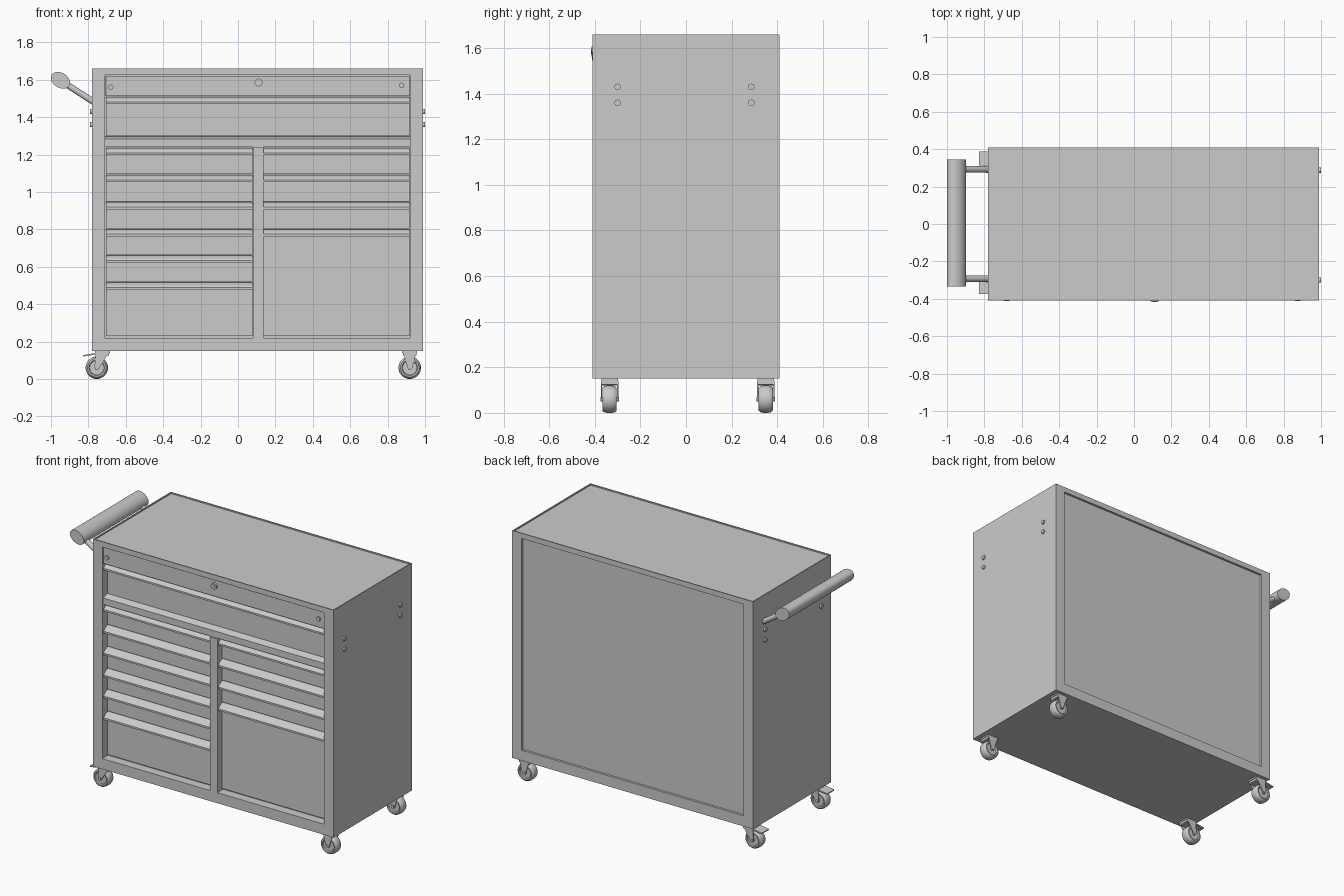
import bpy, bmesh, math
from mathutils import Matrix, Vector

if "Cube" in bpy.data.objects:
    bpy.data.objects.remove(bpy.data.objects["Cube"])

XL, XR, Y, ZB, ZT = -0.78, 0.99, 0.41, 0.15, 1.66       # cabinet shell
OL, OR, OB, OT = -0.71, 0.92, 0.22, 1.625               # front/back openings


def finish(name, bm, smooth=False, bevel=0):
    bmesh.ops.recalc_face_normals(bm, faces=bm.faces)
    me = bpy.data.meshes.new(name)
    bm.to_mesh(me)
    bm.free()
    ob = bpy.data.objects.new(name, me)
    bpy.context.collection.objects.link(ob)
    if bevel:
        mod = ob.modifiers.new("bevel", 'BEVEL')
        mod.width, mod.segments = bevel, 2
    if smooth:
        bpy.ops.object.select_all(action='DESELECT')
        ob.select_set(True)
        bpy.context.view_layer.objects.active = ob
        bpy.ops.object.shade_smooth_by_angle(angle=math.radians(35))
    return ob


def box(name, x0, x1, y0, y1, z0, z1, tilt=0, bevel=0):
    bm = bmesh.new()
    m = (Matrix.Translation(((x0 + x1) / 2, (y0 + y1) / 2, (z0 + z1) / 2))
         @ Matrix.Rotation(tilt, 4, 'Y')
         @ Matrix.Diagonal((x1 - x0, y1 - y0, z1 - z0, 1)))
    bmesh.ops.create_cube(bm, size=1, matrix=m)
    return finish(name, bm, bevel=bevel)


def rod(name, a, b, r, seg=24):
    a, b = Vector(a), Vector(b)
    bm = bmesh.new()
    q = (b - a).to_track_quat('Z', 'Y').to_matrix().to_4x4()
    bmesh.ops.create_cone(bm, cap_ends=True, segments=seg, radius1=r, radius2=r,
                          depth=(b - a).length,
                          matrix=Matrix.Translation((a + b) / 2) @ q)
    return finish(name, bm, smooth=True)


def prism(name, pts, move):
    """Extrude a closed outline of 3D points along a vector."""
    bm = bmesh.new()
    f = bm.faces.new([bm.verts.new(p) for p in pts])
    g = bmesh.ops.extrude_face_region(bm, geom=[f])
    bmesh.ops.translate(bm, vec=move,
                        verts=[v for v in g['geom'] if isinstance(v, bmesh.types.BMVert)])
    return finish(name, bm)


def lathe_y(name, prof, centre, seg=32):
    """Revolve (radius, y) points about a y-direction axle."""
    bm = bmesh.new()
    vs = [bm.verts.new((r, y, 0)) for r, y in prof]
    es = [bm.edges.new(p) for p in zip(vs, vs[1:])]
    bmesh.ops.spin(bm, geom=vs + es, cent=(0, 0, 0), axis=(0, 1, 0),
                   angle=2 * math.pi, steps=seg)
    bmesh.ops.remove_doubles(bm, verts=bm.verts, dist=1e-5)
    bmesh.ops.translate(bm, vec=centre, verts=bm.verts)
    return finish(name, bm, smooth=True)


# Cabinet shell: rectangular rings from front recess round to back recess
outer, inner = (XL, XR, ZB, ZT), (OL, OR, OB, OT)
bm = bmesh.new()
rings = []
for (l, r, b, t), y in ((inner, -0.35), (inner, -Y), (outer, -Y),
                        (outer, Y), (inner, Y), (inner, Y - 0.015)):
    rings.append([bm.verts.new((x, y, z)) for x, z in ((l, b), (r, b), (r, t), (l, t))])
for a, b in zip(rings, rings[1:]):
    for i in range(4):
        f = bm.faces.new((a[i], a[(i + 1) % 4], b[(i + 1) % 4], b[i]))
        if all(v.co.z == a[2].co.z == b[2].co.z and abs(v.co.z - ZT) < 1e-4 for v in f.verts):
            top = f
bm.faces.new(rings[0])
bm.faces.new(rings[-1])
bmesh.ops.recalc_face_normals(bm, faces=bm.faces)
# shallow tray in the top, leaving a thin rim
bmesh.ops.inset_region(bm, faces=[top], thickness=0.01)
g = bmesh.ops.extrude_face_region(bm, geom=[top])
bmesh.ops.translate(bm, vec=(0, 0, -0.008),
                    verts=[v for v in g['geom'] if isinstance(v, bmesh.types.BMVert)])
if top.is_valid:
    bmesh.ops.delete(bm, geom=[top], context='FACES_ONLY')
finish("cabinet_body", bm)

# Centre post and cross rail between drawers
box("centre_post", 0.08, 0.135, -Y, -0.34, OB, 1.24)
prism("cross_rail", [(OL, y, z) for y, z in
                     ((-0.34, 1.297), (-0.36, 1.297), (-0.40, 1.283), (-0.40, 1.24), (-0.34, 1.24))],
      (OR - OL, 0, 0))

# Lid front with lock and rivets
box("lid_front", OL + 0.002, OR - 0.002, -0.402, -0.34, 1.512, 1.62, bevel=0.004)
rod("lock", (0.11, -0.39, 1.585), (0.11, -0.414, 1.585), 0.021)
rod("lock_core", (0.11, -0.39, 1.585), (0.11, -0.417, 1.585), 0.011)
for x, z in ((-0.68, 1.56), (0.875, 1.57)):
    rod("lid_rivet", (x, -0.39, z), (x, -0.412, z), 0.014)


# Drawers: flat front with a sloping full-width pull along the top
def drawer(name, x0, x1, zt, zb):
    prof = ((-0.345, zt), (-0.365, zt), (-0.388, zt - 0.012), (-0.402, zt - 0.026),
            (-0.402, zt - 0.038), (-0.396, zt - 0.038), (-0.38, zt - 0.024),
            (-0.362, zt - 0.024), (-0.362, zb), (-0.345, zb))
    prism(name, [(x0, y, z) for y, z in prof], (x1 - x0, 0, 0))


drawer("wide_drawer", OL + 0.004, OR - 0.004, 1.508, 1.30)
left = [1.235, 1.09, 0.945, 0.80, 0.66, 0.515, 0.225]
right = [1.235, 1.09, 0.945, 0.80, 0.225]
for side, x0, x1, tops in (("left", OL + 0.004, 0.078, left),
                           ("right", 0.137, OR - 0.004, right)):
    for zt, zn in zip(tops, tops[1:]):
        drawer(side + "_drawer", x0, x1, zt, zn + 0.005)

# Push handle: oval grip on two arms
bm = bmesh.new()
tilt = math.atan2(0.09, 0.14)
m = (Matrix.Translation((-0.949, 0.005, 1.597)) @ Matrix.Rotation(tilt, 4, 'Y')
     @ Matrix.Diagonal((0.055, 0.34, 0.04, 1)) @ Matrix.Rotation(math.pi / 2, 4, 'X'))
bmesh.ops.create_cone(bm, cap_ends=True, segments=40, radius1=1, radius2=1, depth=2, matrix=m)
finish("handle_grip", bm, smooth=True)
for y in (-0.293, 0.293):
    rod("handle_arm", (-0.94, y, 1.59), (-0.77, y, 1.48), 0.017)

# Side bolts
for y in (-0.30, 0.287):
    for z in (1.36, 1.43):
        rod("right_bolt", (XR - 0.01, y, z), (1.0, y, z), 0.014)
        rod("left_bolt", (XL + 0.01, y, z), (XL - 0.01, y, z), 0.014)

# Casters: wheel, hub, fork, mounting plate; brake pedals on the handle side
for xw, xt in ((-0.755, -0.725), (0.918, 0.918)):
    for y in (-0.335, 0.35):
        c = (xw, y, 0.06)
        lathe_y("caster_wheel", [(0, -0.024), (0.038, -0.024), (0.042, -0.031), (0.05, -0.031),
                                 (0.057, -0.024), (0.06, -0.01), (0.06, 0.01), (0.057, 0.024),
                                 (0.05, 0.031), (0.042, 0.031), (0.038, 0.024), (0, 0.024)], c)
        rod("caster_axle", (xw, y - 0.041, 0.06), (xw, y + 0.041, 0.06), 0.01, 16)
        for y0 in (y - 0.038, y + 0.033):
            prism("caster_fork", [(x, y0, z) for x, z in
                                  ((xt - 0.036, 0.142), (xw - 0.012, 0.065), (xw - 0.008, 0.05),
                                   (xw + 0.008, 0.05), (xw + 0.014, 0.06), (xt + 0.036, 0.142))],
                  (0, 0.005, 0))
        box("caster_crown", xt - 0.036, xt + 0.036, y - 0.038, y + 0.038, 0.125, 0.143)
        box("caster_plate", xt - 0.04, xt + 0.04, y - 0.036, y + 0.036, 0.14, 0.151)
        if xw < 0:
            box("brake_pedal", -0.828, -0.74, y - 0.038, y + 0.038, 0.127, 0.135, tilt=-0.17)
